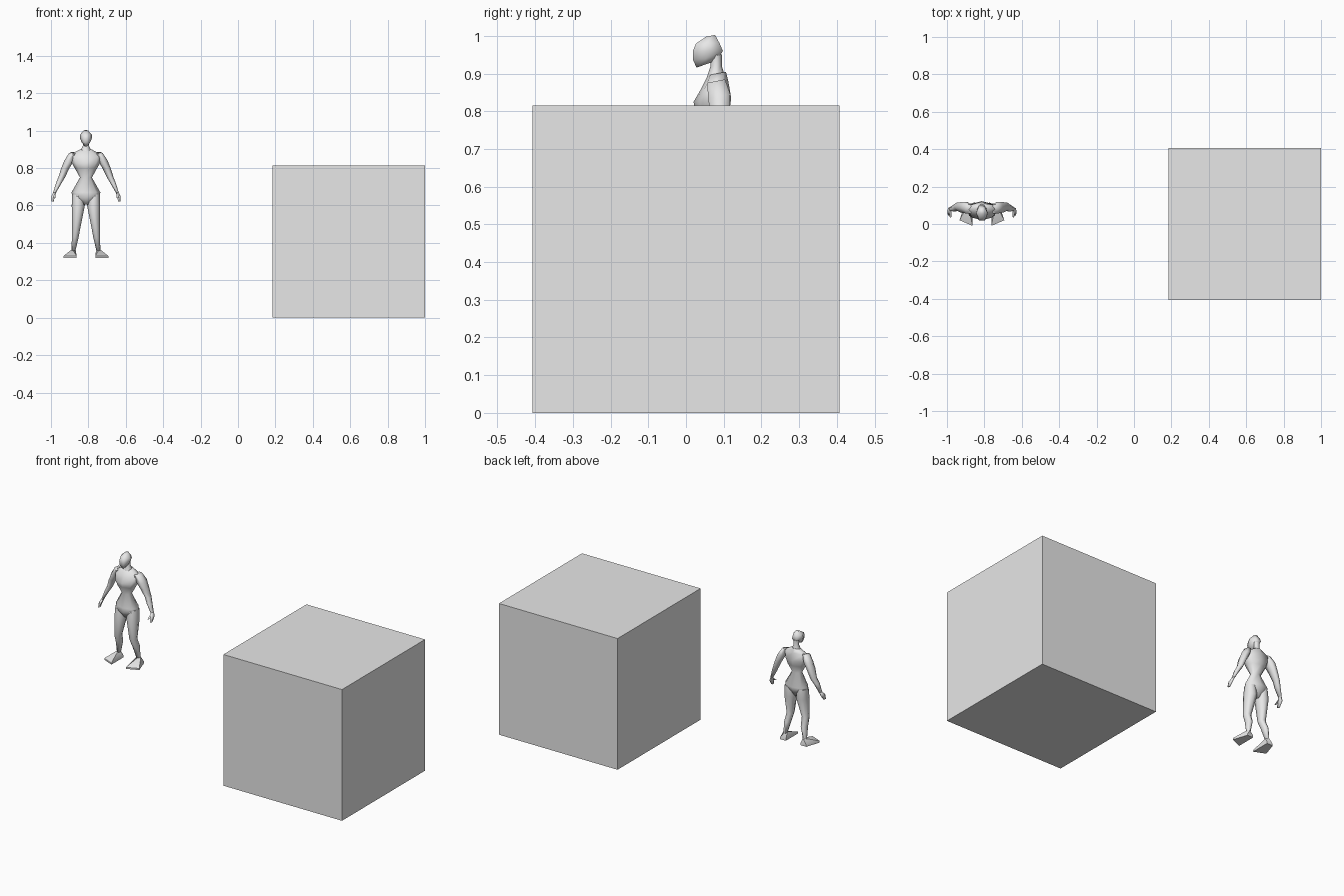
import bpy, bmesh, math

default = bpy.data.objects.get("Cube")
if default:
    bpy.data.objects.remove(default, do_unlink=True)

light_grey = (.8, .8, .8, 1)
grey = bpy.data.materials.new("light grey")
grey.use_nodes = True
grey.diffuse_color = light_grey
grey.node_tree.nodes["Principled BSDF"].inputs["Base Color"].default_value = light_grey

figure_x = -.813
block_size = .815


def finish(name, bm, x, smooth_angle):
    """Turn a bmesh into a named grey object, shaded by angle."""
    bmesh.ops.recalc_face_normals(bm, faces=bm.faces[:])
    mesh = bpy.data.meshes.new(name)
    bm.to_mesh(mesh)
    bm.free()
    mesh.materials.append(grey)
    part = bpy.data.objects.new(name, mesh)
    part.location.x = x
    bpy.context.collection.objects.link(part)
    bpy.ops.object.select_all(action="DESELECT")
    part.select_set(True)
    bpy.context.view_layer.objects.active = part
    bpy.ops.object.shade_smooth_by_angle(angle=math.radians(smooth_angle))


def oval(x, y, z, half_width, half_depth, lean=0, sides=8):
    """Ring of points; lean raises its back and lowers its front."""
    ring = []
    for step in range(sides):
        angle = math.tau * step / sides
        across = half_width * math.cos(angle)
        along = half_depth * math.sin(angle)
        ring.append((x + across, y + along, z + lean * along))
    return ring


def skin(name, rings, side=1, smooth_angle=80):
    """Bridge the rings in order, cap both ends, mirror when side is negative."""
    bm = bmesh.new()
    rows = [[bm.verts.new((side * x, y, z)) for x, y, z in ring] for ring in rings]
    for lower, upper in zip(rows, rows[1:]):
        for i in range(len(lower)):
            bm.faces.new((lower[i - 1], lower[i], upper[i], upper[i - 1]))
    bm.faces.new(rows[0])
    bm.faces.new(rows[-1])
    finish(name, bm, figure_x, smooth_angle)


def loft(name, sections, side=1, sides=8):
    skin(name, [oval(*section, sides=sides) for section in sections], side)


# Large block resting on the ground
bm = bmesh.new()
bmesh.ops.create_cube(bm, size=block_size)
bmesh.ops.translate(bm, verts=bm.verts[:], vec=(1 - block_size / 2, 0, block_size / 2))
finish("block", bm, 0, 30)

# Torso: crotch, hips, waist, ribs, chest, shoulders, neck base
loft("torso", [
    (0, .07, .605, .02, .02),
    (0, .07, .64, .07, .04),
    (0, .075, .67, .077, .047),
    (0, .07, .75, .032, .022),
    (0, .07, .8, .06, .045),
    (0, .07, .83, .077, .05, .1),
    (0, .076, .87, .088, .036, .3),
    (0, .082, .9, .03, .024, .2),
])
loft("neck", [
    (0, .08, .89, .03, .025),
    (0, .08, .92, .016, .015),
    (0, .08, .95, .018, .015),
])

# Faceted head: jaw, cheek, brow, forehead, crown
loft("head", [
    (0, .054, .925, .012, .03, .35),
    (0, .053, .94, .024, .04, .1),
    (0, .058, .96, .032, .046),
    (0, .058, .98, .031, .036),
    (0, .065, 1, .012, .014, .2),
], sides=6)

for label, side in (("left", 1), ("right", -1)):
    # Arm hanging outward: shoulder, upper arm, elbow, forearm, wrist
    loft(label + "_arm", [
        (.07, .08, .88, .02, .027, .2),
        (.09, .088, .84, .026, .034, .2),
        (.11, .09, .8, .022, .03),
        (.13, .094, .75, .018, .022),
        (.145, .085, .72, .015, .02),
        (.167, .08, .67, .008, .012),
    ], side, sides=6)

    # Hand curling forward, with a thumb
    loft(label + "_hand", [
        (.167, .08, .67, .008, .012),
        (.176, .07, .65, .009, .018),
        (.178, .055, .62, .006, .011),
    ], side, sides=6)
    loft(label + "_thumb", [
        (.17, .07, .66, .006, .008),
        (.168, .04, .64, .005, .005),
    ], side, sides=6)

    # Leg: hip, thigh, knee, calf, ankle
    loft(label + "_leg", [
        (.042, .075, .66, .032, .035),
        (.041, .073, .6, .035, .042),
        (.052, .06, .48, .022, .024),
        (.057, .08, .43, .018, .026),
        (.068, .09, .35, .01, .012),
    ], side)

    # Wedge foot with the toes turned out
    ankle = oval(.068, .09, .36, .014, .016, sides=4)
    sole = [(.12, .02), (.09, .11), (.05, .11), (.05, -.01)]
    rings = [ankle] + [[(x, y, z) for x, y in sole] for z in (.33, .32)]
    skin(label + "_foot", rings, side, smooth_angle=50)
